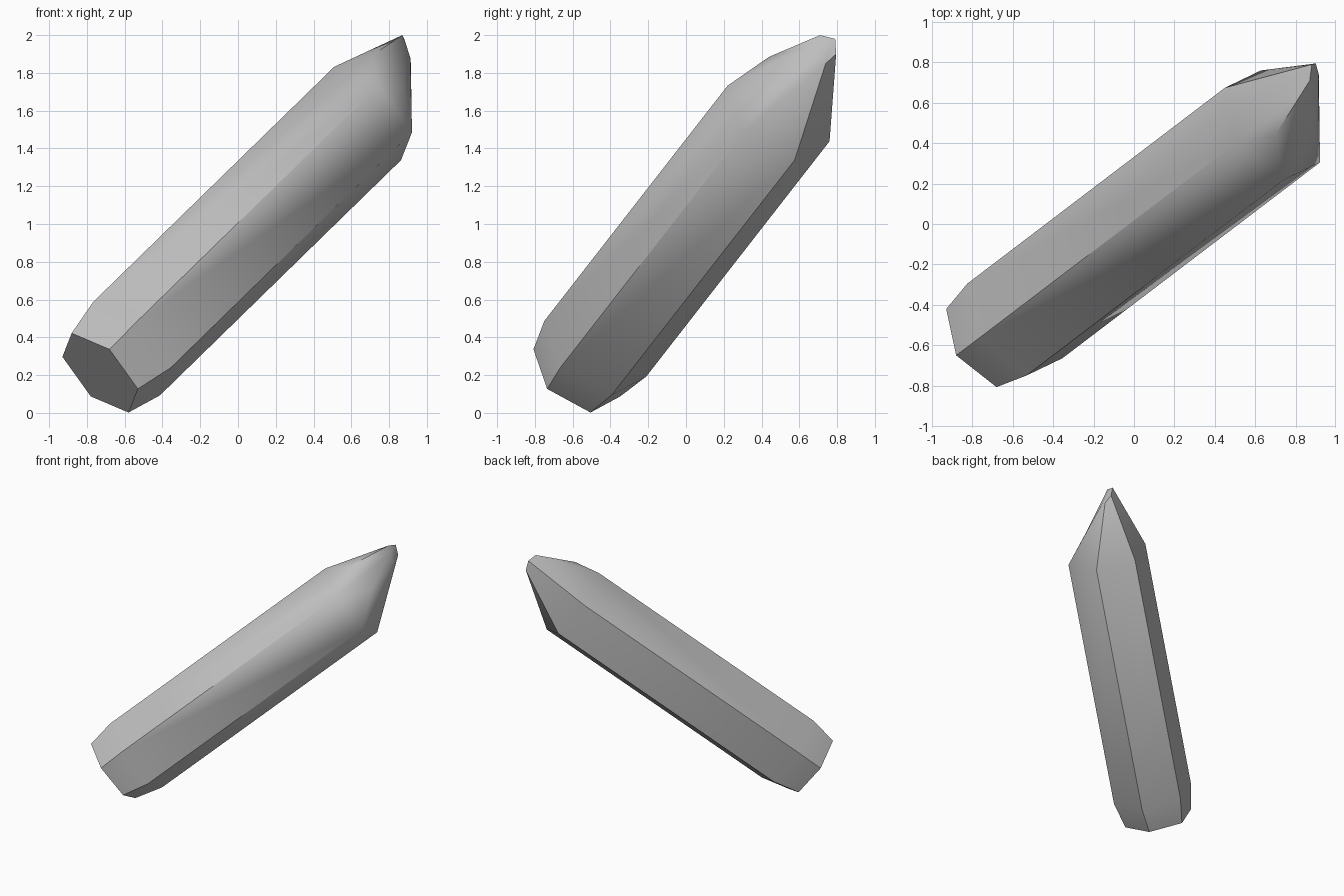
import bpy, bmesh, math
from mathutils import Vector

cube = bpy.data.objects.get("Cube")
if cube:
    bpy.data.objects.remove(cube, do_unlink=True)

# One flat stone colour
stone = bpy.data.materials.new("grey_stone")
stone.use_nodes = True
colour = (0.52, 0.52, 0.52, 1)
stone.diffuse_color = colour
stone.node_tree.nodes["Principled BSDF"].inputs["Base Color"].default_value = colour

# Two corner directions define the tilted hexagonal section
u = Vector((-0.177, -0.085, 0.247))
w = Vector((0.235, -0.185, -0.10))
corners = [u, u + w, w, -u, -u - w, -w]

bm = bmesh.new()


def ring(points):
    return [bm.verts.new(p) for p in points]


def hexagon(centre, scale=1.0):
    return ring([Vector(centre) + c * scale for c in corners])


def bridge(lower, upper, bulges={}):
    """Join two rings; a bulge point splits its facet into a fan."""
    for i in range(6):
        j = (i + 1) % 6
        quad = [lower[i], lower[j], upper[j], upper[i]]
        if i in bulges:
            mid = bm.verts.new(bulges[i])
            for k in range(4):
                bm.faces.new((quad[k], quad[(k + 1) % 4], mid))
        else:
            bm.faces.new(quad)


# Narrowed foot, long prism and off-centre point
foot = hexagon((-0.73, -0.578, 0.212), 0.85)
shaft_low = hexagon((-0.59, -0.48, 0.34))
shaft_high = hexagon((0.686, 0.49, 1.585))
tip = ring([(0.87, 0.71, 2.0), (0.89, 0.71, 1.95), (0.912, 0.72, 1.88),
            (0.915, 0.74, 1.85), (0.90, 0.795, 1.90), (0.88, 0.79, 1.98)])

bm.faces.new(foot)
bridge(foot, shaft_low)
bridge(shaft_low, shaft_high)
bridge(shaft_high, tip, {0: (0.70, 0.44, 1.885), 1: (0.88, 0.48, 1.73)})
bm.faces.new(tip)
bmesh.ops.recalc_face_normals(bm, faces=bm.faces)

mesh = bpy.data.meshes.new("crystal_shard")
bm.to_mesh(mesh)
bm.free()
mesh.materials.append(stone)
shard = bpy.data.objects.new("crystal_shard", mesh)
bpy.context.collection.objects.link(shard)

# Soft tip and foot, crisp long edges
bpy.ops.object.select_all(action="DESELECT")
shard.select_set(True)
bpy.context.view_layer.objects.active = shard
bpy.ops.object.shade_smooth_by_angle(angle=math.radians(45))
